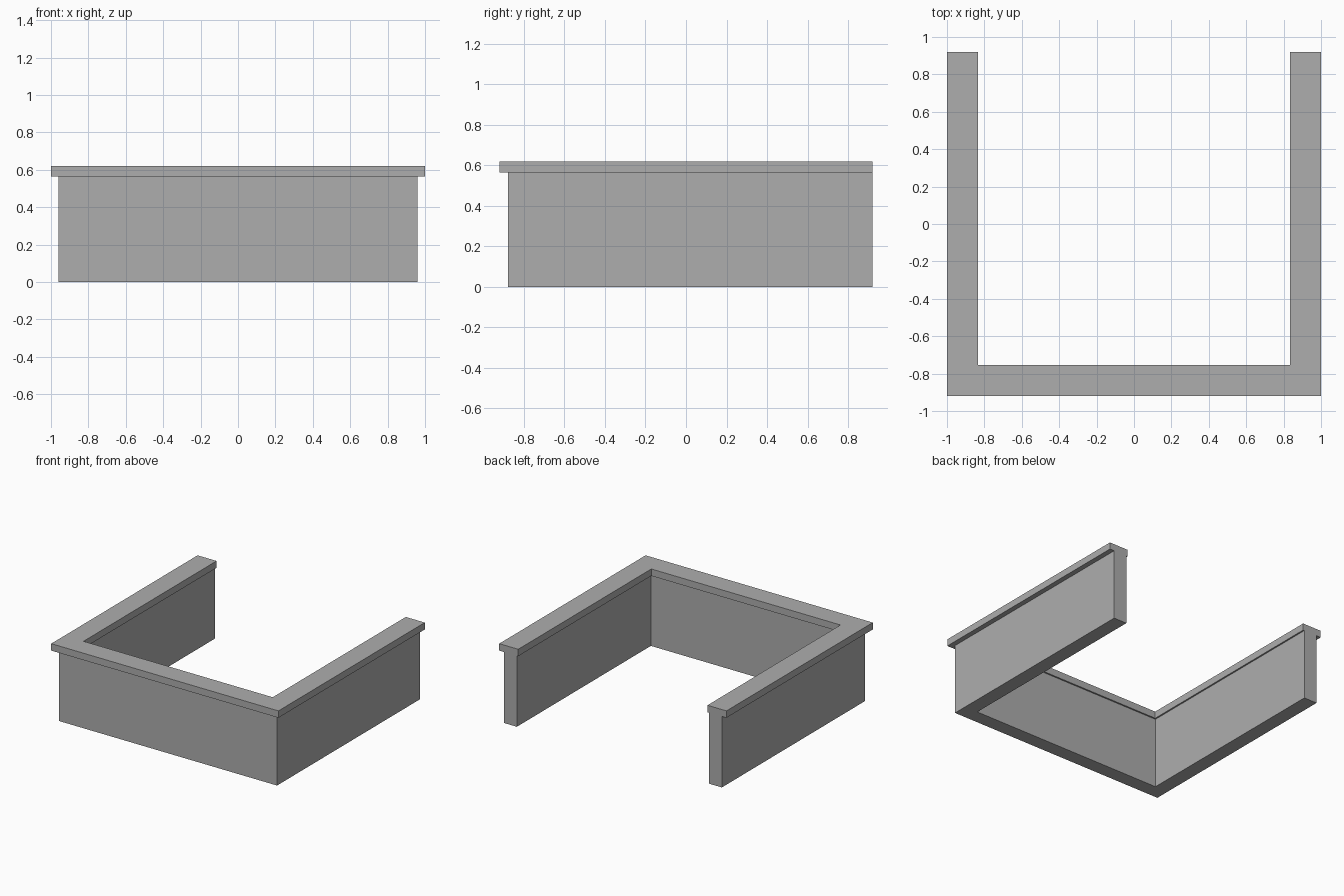
import bpy
import bmesh

# Remove the default cube
cube = bpy.data.objects.get("Cube")
if cube:
    bpy.data.objects.remove(cube, do_unlink=True)

# Plain grey material
GREY = (0.42, 0.42, 0.42, 1.0)
grey = bpy.data.materials.new("plain_grey")
grey.use_nodes = True
grey.diffuse_color = GREY
grey.node_tree.nodes["Principled BSDF"].inputs["Base Color"].default_value = GREY

BACK = 0.92


def u_shape(name, outer_x, front_y, thickness, bottom, top):
    """Extrude a U-shaped plan, open at the back, between two heights."""
    inner_x, inner_y = outer_x - thickness, front_y + thickness
    right_half = [(outer_x, front_y), (outer_x, BACK), (inner_x, BACK), (inner_x, inner_y)]
    plan = right_half + [(-x, y) for x, y in reversed(right_half)]

    bm = bmesh.new()
    base = bm.faces.new([bm.verts.new((x, y, bottom)) for x, y in plan])
    extruded = bmesh.ops.extrude_face_region(bm, geom=[base])["geom"]
    raised = [v for v in extruded if isinstance(v, bmesh.types.BMVert)]
    bmesh.ops.translate(bm, verts=raised, vec=(0, 0, top - bottom))
    bmesh.ops.recalc_face_normals(bm, faces=bm.faces)

    mesh = bpy.data.meshes.new(name)
    bm.to_mesh(mesh)
    bm.free()
    mesh.materials.append(grey)
    obj = bpy.data.objects.new(name, mesh)
    bpy.context.collection.objects.link(obj)
    return obj


# Low wall around three sides, and the overhanging coping on top
u_shape("parapet_wall", 0.96, -0.88, 0.115, 0.0, 0.565)
u_shape("coping", 1.0, -0.92, 0.167, 0.565, 0.62)
